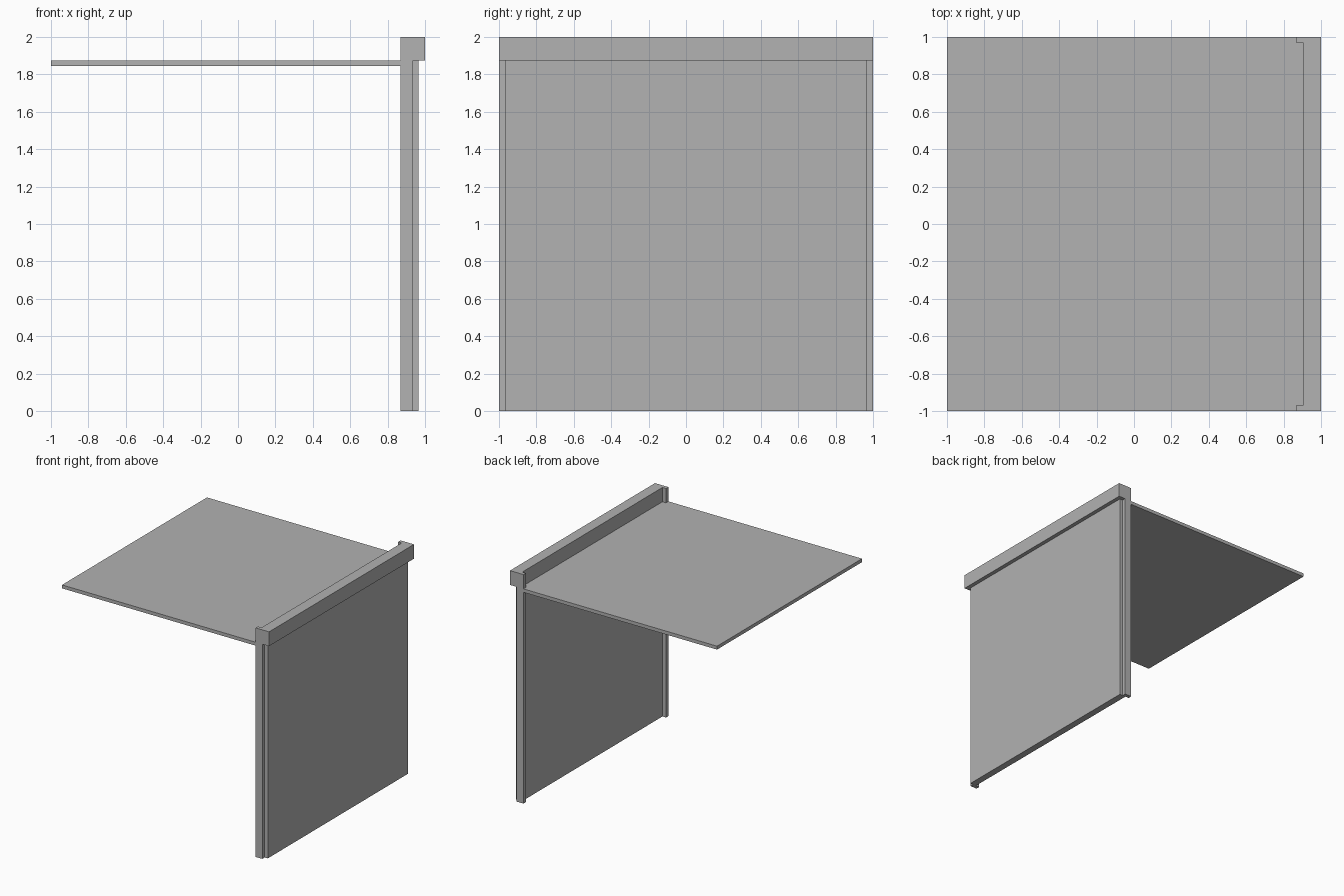
import bpy
import bmesh

if "Cube" in bpy.data.objects:
    bpy.data.objects.remove(bpy.data.objects["Cube"], do_unlink=True)

grey = bpy.data.materials.new("plain_grey")
grey.use_nodes = True
grey.diffuse_color = (0.445, 0.445, 0.445, 1)
grey.node_tree.nodes["Principled BSDF"].inputs["Base Color"].default_value = grey.diffuse_color

# Shared plan lines
INNER, REBATE, POST_OUT, PANEL_OUT = 0.87, 0.905, 0.935, 0.965
END, STEP = 1.0, 0.967
ROOF_Z, CAP_Z, TOP = 1.845, 1.875, 2.0


def extrude_plan(name, half, z0, z1):
    """Mirror half a plan outline across y = 0 and extrude it upward."""
    plan = half + [(x, -y) for x, y in reversed(half)]
    bm = bmesh.new()
    face = bm.faces.new([bm.verts.new((x, y, z0)) for x, y in plan])
    ext = bmesh.ops.extrude_face_region(bm, geom=[face], use_keep_orig=True)
    top = [v for v in ext["geom"] if isinstance(v, bmesh.types.BMVert)]
    bmesh.ops.translate(bm, verts=top, vec=(0, 0, z1 - z0))
    bmesh.ops.recalc_face_normals(bm, faces=bm.faces)
    mesh = bpy.data.meshes.new(name)
    bm.to_mesh(mesh)
    bm.free()
    mesh.materials.append(grey)
    obj = bpy.data.objects.new(name, mesh)
    bpy.context.collection.objects.link(obj)
    return obj


# Wall panel with a stepped post at each end
extrude_plan("wall", [(PANEL_OUT, STEP), (POST_OUT, STEP), (POST_OUT, END),
                      (INNER, END), (INNER, STEP), (REBATE, STEP)], 0, CAP_Z)

# Overhanging cap beam, recessed on its inner side between the posts
extrude_plan("cap_beam", [(END, END), (INNER, END), (INNER, STEP),
                          (REBATE, STEP)], CAP_Z, TOP)

# Thin roof slab whose tongue fits between the posts
extrude_plan("roof_slab", [(REBATE, STEP), (INNER, STEP), (INNER, END),
                           (-END, END)], ROOF_Z, CAP_Z)
